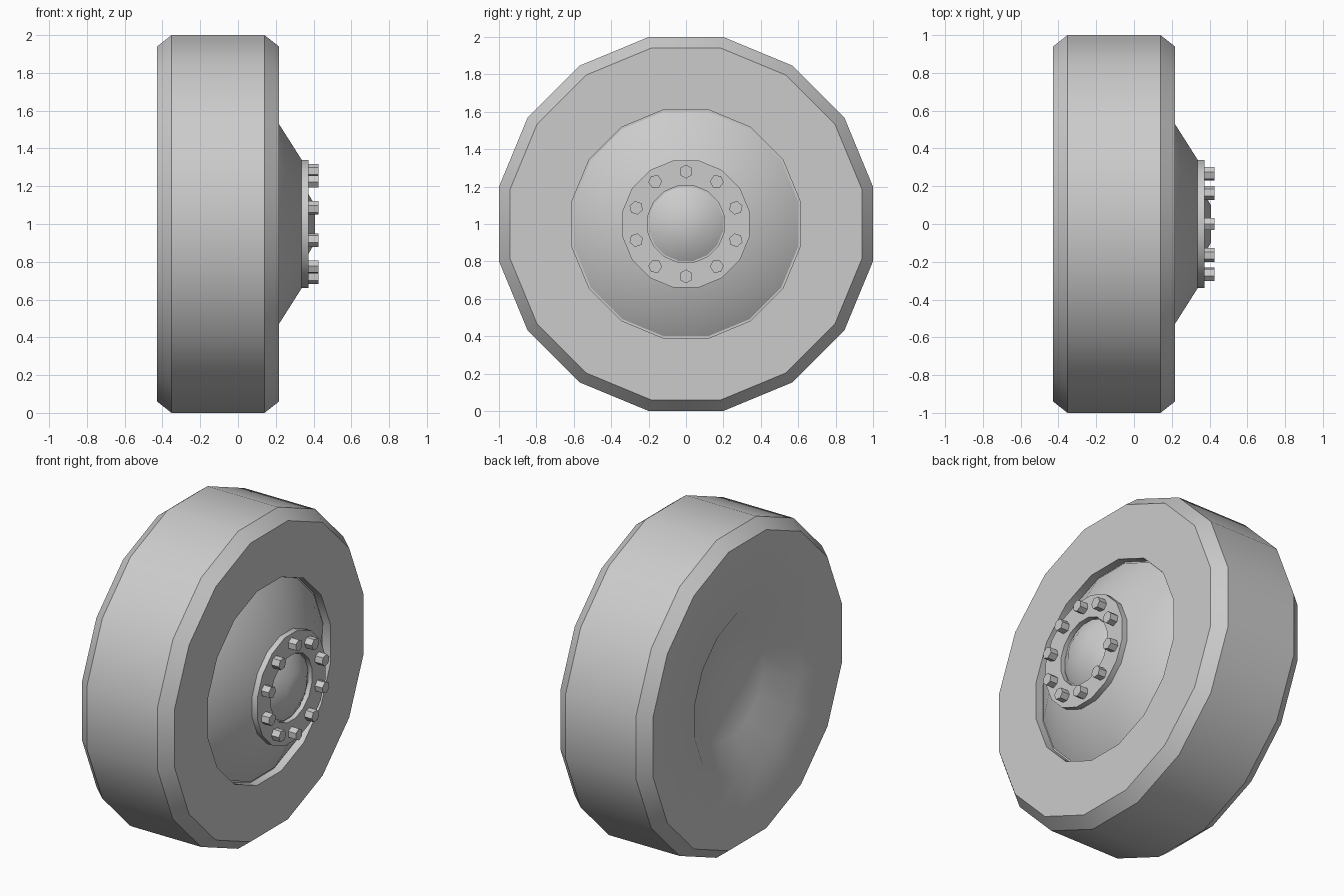
import bpy
import bmesh
from math import cos, sin, pi, radians
from mathutils import Matrix

if "Cube" in bpy.data.objects:
    bpy.data.objects.remove(bpy.data.objects["Cube"], do_unlink=True)

SIDES = 16
AXLE_HEIGHT = 1.0

grey = bpy.data.materials.new("plain_grey")
grey.use_nodes = True
grey.diffuse_color = (0.6, 0.6, 0.6, 1)
grey.node_tree.nodes["Principled BSDF"].inputs["Base Color"].default_value = (0.6, 0.6, 0.6, 1)


def lathe(name, profile, sides=SIDES, start=pi / SIDES, offset=(0, 0)):
    """Spin (x, flat-to-centre radius) points around the x axis; ends lie on the axis."""
    bm = bmesh.new()
    rings = []
    for x, r in profile:
        if r == 0:
            rings.append([bm.verts.new((x, 0, 0))] * sides)
            continue
        corner = r / cos(pi / sides)
        angles = [start + 2 * pi * i / sides for i in range(sides)]
        rings.append([bm.verts.new((x, corner * cos(a), corner * sin(a))) for a in angles])
    for a, b in zip(rings, rings[1:]):
        for i in range(sides):
            j = (i + 1) % sides
            corners = list(dict.fromkeys((a[i], a[j], b[j], b[i])))
            bm.faces.new(corners)
    bmesh.ops.recalc_face_normals(bm, faces=bm.faces)
    bm.transform(Matrix.Translation((0, offset[0], AXLE_HEIGHT + offset[1])))
    mesh = bpy.data.meshes.new(name)
    bm.to_mesh(mesh)
    bm.free()
    mesh.materials.append(grey)
    obj = bpy.data.objects.new(name, mesh)
    bpy.context.collection.objects.link(obj)
    return obj


parts = [
    # Chamfered tyre with a dished back and a pocket for the rim
    lathe("tyre", [(-0.3, 0), (-0.3, 0.335), (-0.428, 0.525), (-0.428, 0.94),
                   (-0.352, 1), (0.14, 1), (0.217, 0.94), (0.217, 0.61),
                   (0.165, 0.61), (0.165, 0)]),
    # Conical rim
    lathe("rim_cone", [(0.15, 0), (0.15, 0.6), (0.172, 0.6), (0.337, 0.34), (0.337, 0)]),
    # Hub plate with a round recess
    lathe("hub_plate", [(0.33, 0), (0.33, 0.34), (0.373, 0.34), (0.373, 0.205),
                        (0.342, 0.205), (0.342, 0)]),
    # Domed cap inside the recess
    lathe("hub_cap", [(0.34, 0), (0.34, 0.197), (0.35, 0.197), (0.407, 0.1), (0.407, 0)]),
]

# Ring of hexagonal wheel bolts
BOLTS = 10
for k in range(BOLTS):
    a = pi / 2 + 2 * pi * k / BOLTS
    parts.append(lathe(f"wheel_bolt_{k + 1}",
                       [(0.37, 0), (0.37, 0.032), (0.425, 0.032), (0.425, 0)],
                       sides=6, start=a, offset=(0.28 * cos(a), 0.28 * sin(a))))

# Smooth around the wheel, sharp at rims and chamfers
bpy.ops.object.select_all(action="DESELECT")
for part in parts:
    part.select_set(True)
bpy.context.view_layer.objects.active = parts[0]
bpy.ops.object.shade_smooth_by_angle(angle=radians(36))
